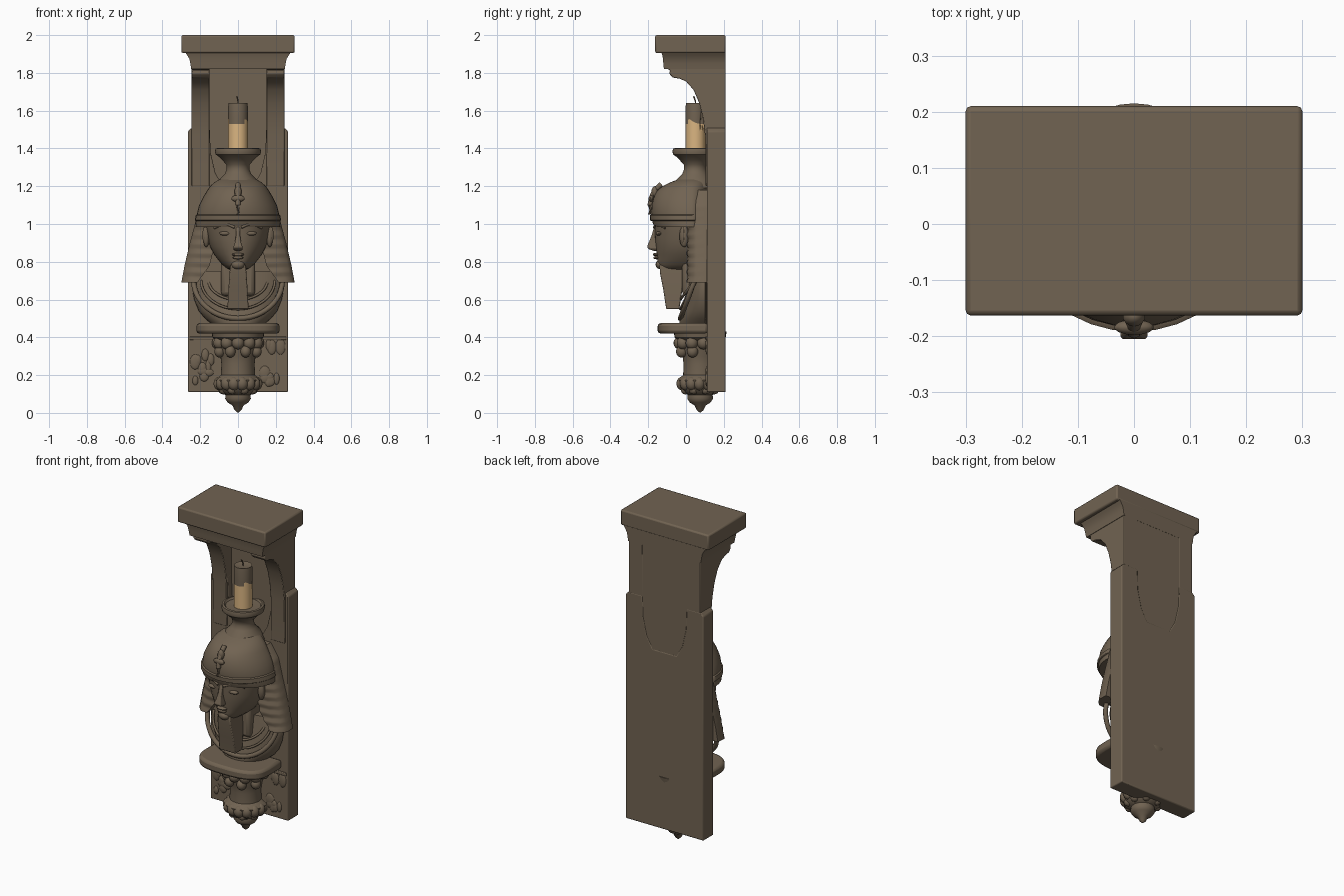
import bpy, bmesh, math, random
from mathutils import Vector

if "Cube" in bpy.data.objects:
    bpy.data.objects.remove(bpy.data.objects["Cube"])

random.seed(4)


def material(name, rgb):
    m = bpy.data.materials.new(name)
    m.diffuse_color = (*rgb, 1)
    m.use_nodes = True
    m.node_tree.nodes["Principled BSDF"].inputs["Base Color"].default_value = m.diffuse_color
    return m


STONE = material("brown stone", (0.165, 0.125, 0.084))
WAX = material("tan wax", (0.70, 0.46, 0.22))


def finish(name, bm, bevel=0.0, angle=40):
    bmesh.ops.recalc_face_normals(bm, faces=bm.faces)
    me = bpy.data.meshes.new(name)
    bm.to_mesh(me)
    bm.free()
    ob = bpy.data.objects.new(name, me)
    bpy.context.collection.objects.link(ob)
    me.materials.append(STONE)
    if bevel:
        mod = ob.modifiers.new("soft edges", 'BEVEL')
        mod.width, mod.segments, mod.limit_method = bevel, 2, 'ANGLE'
    bpy.ops.object.select_all(action='DESELECT')
    ob.select_set(True)
    bpy.context.view_layer.objects.active = ob
    bpy.ops.object.shade_smooth_by_angle(angle=math.radians(angle))
    return ob


def loft(name, rings, bevel=0.0, angle=40):
    """Skin a stack of equal-length closed point rings and cap both ends."""
    bm = bmesh.new()
    rows = [[bm.verts.new(p) for p in r] for r in rings]
    n = len(rows[0])
    for a, b in zip(rows, rows[1:]):
        for i in range(n):
            bm.faces.new((a[i], a[(i + 1) % n], b[(i + 1) % n], b[i]))
    bm.faces.new(rows[0])
    bm.faces.new(rows[-1])
    return finish(name, bm, bevel, angle)


def oval(z, hw, yf, yc, yb, n=36):
    """Egg-shaped ring: front and back halves have their own depth."""
    pts = []
    for i in range(n):
        a = 2 * math.pi * i / n
        s = math.sin(a)
        pts.append((hw * math.cos(a), yc + s * ((yc - yf) if s < 0 else (yb - yc)), z))
    return pts


def rect(z, x0, x1, y0, y1):
    return [(x0, y0, z), (x1, y0, z), (x1, y1, z), (x0, y1, z)]


def box(name, x0, x1, y0, y1, z0, z1, bevel=0.0):
    return loft(name, [rect(z0, x0, x1, y0, y1), rect(z1, x0, x1, y0, y1)], bevel)


def lathe(name, profile, y, angle=40):
    return loft(name, [oval(z, r, y - r, y, y + r) for r, z in profile], 0, angle)


def front_prism(name, outline, y0, y1, bevel=0.0):
    return loft(name, [[(x, y, z) for x, z in outline] for y in (y0, y1)], bevel)


def blobs(name, items):
    """Group of ellipsoids given as (centre, radii)."""
    bm = bmesh.new()
    for c, s in items:
        v = bmesh.ops.create_uvsphere(bm, u_segments=14, v_segments=9, radius=1)["verts"]
        for p in v:
            p.co = Vector([c[k] + p.co[k] * s[k] for k in range(3)])
    return finish(name, bm)


def tube(name, pts, r, n=8):
    rings = []
    for i, p in enumerate(pts):
        d = Vector(pts[min(i + 1, len(pts) - 1)]) - Vector(pts[max(i - 1, 0)])
        q = d.to_track_quat('Z', 'Y')
        rings.append([Vector(p) + q @ Vector((r * math.cos(2 * math.pi * k / n),
                      r * math.sin(2 * math.pi * k / n), 0)) for k in range(n)])
    return loft(name, rings, 0, 60)


# Back slab with a niche notch, and the niche wall
half = [(0.265, 0.11), (0.265, 1.49), (0.245, 1.51), (0.15, 1.51), (0.145, 1.38), (0.12, 1.27), (0.08, 1.2)]
front_prism("back_slab", half + [(-x, z) for x, z in reversed(half)], 0.11, 0.21, 0.006)
box("niche_wall", -0.17, 0.17, 0.15, 0.208, 1.15, 1.85)

# Curved bracket pilasters
prof = [(0.209, 1.2), (0.104, 1.2), (0.102, 1.46), (0.09, 1.56), (0.07, 1.64), (0.04, 1.71), (0.0, 1.755),
        (-0.035, 1.77), (-0.07, 1.775), (-0.088, 1.795), (-0.085, 1.815), (-0.11, 1.825), (-0.11, 1.84), (0.209, 1.84)]
for s, side in ((-1, "left"), (1, "right")):
    loft(side + "_pilaster", [[(s * x, y, z) for y, z in prof] for x in (0.15, 0.245)], 0.004)

# Cornice and cap
loft("cornice", [rect(z, -w, w, f, 0.209) for z, w, f in
     ((1.82, .248, -.117), (1.85, .252, -.12), (1.875, .258, -.122), (1.895, .27, -.126), (1.91, .28, -.13))])
box("cap", -0.3, 0.3, -0.163, 0.21, 1.905, 2.0, 0.009)

# Candle: wax below a wavy line, soot-dark stone colour above
candle = lathe("candle", [(0.052, z) for z in (1.39, 1.44, 1.49, 1.53)] +
               [(0.052, 1.545), (0.052, 1.62), (0.05, 1.64), (0.03, 1.635)], 0.05)
candle.data.materials.append(WAX)
for v in candle.data.vertices:
    if abs(v.co.z - 1.545) < 1e-4:
        v.co.z += -0.02 * v.co.x / 0.05 * 0.3 - (v.co.y - 0.05) * 0.35 + random.uniform(-.004, .004)
for p in candle.data.polygons:
    p.material_index = int(p.center.z < 1.542 and max(candle.data.vertices[i].co.z for i in p.vertices) < 1.6)
tube("wick", [(0, .05, 1.63), (0, .05, 1.65), (-.003, .045, 1.665), (-.006, .04, 1.675)], 0.004, 6)

# Candle dish and its stem
lathe("candle_dish", [(0.12, 1.19), (0.1, 1.235), (0.07, 1.265), (0.06, 1.29), (0.062, 1.315), (0.085, 1.34),
      (0.1, 1.355), (0.118, 1.368), (0.122, 1.385), (0.118, 1.4), (0.106, 1.402), (0.098, 1.392), (0.05, 1.388)], 0.05)

# Headdress dome, headband and brow ornament
loft("headdress_dome", [oval(z, w, f, 0.03, 0.12) for z, w, f in
     ((.985, .225, -.165), (1.01, .224, -.178), (1.06, .216, -.184), (1.1, .206, -.183), (1.14, .186, -.172),
      (1.175, .165, -.155), (1.2, .148, -.125), (1.22, .125, -.085), (1.235, .1, -.045), (1.245, .06, -.02))])
loft("headband", [oval(z, w, f, 0.03, 0.11) for z, w, f in
     ((1.015, .222, -.18), (1.02, .228, -.19), (1.045, .224, -.192), (1.05, .218, -.185))])
tube("brow_ornament_stem", [(0, -.188, 1.05), (0, -.19, 1.1), (0, -.182, 1.14), (0, -.165, 1.18), (0, -.13, 1.21)], 0.014)
blobs("brow_ornament_hood", [((0, -.184, 1.135), (.036, .014, .018)), ((0, -.165, 1.17), (.02, .018, .03))])

# Pleated side cloths of the headdress
for s, side in ((-1, "left"), (1, "right")):
    rings = []
    key = [(0.69, .215, .3), (.78, .15, .283), (.9, .12, .255), (1.0, .12, .228), (1.1, .1, .204), (1.18, .08, .15)]
    N = 40
    for i in range(N + 1):
        z = 0.69 + 0.49 * i / N
        for (za, a0, a1), (zb, b0, b1) in zip(key, key[1:]):
            if za <= z <= zb + 1e-6:
                t = (z - za) / (zb - za)
                xi, xo = a0 + (b0 - a0) * t, a1 + (b1 - a1) * t
                break
        e = 0.004 if i // 2 % 2 else -0.002
        xm = xi * .5 + xo * .5
        rings.append([(s * x, y, z) for x, y in
                      ((xi, .005 + e), (xm, .008 + e), (xo - .02, .03 + e), (xo, .055), (xo - .004, .112), (xi, .112))])
    loft(side + "_headdress_cloth", rings, 0, 50)

# Face
loft("face", [oval(z, w, f, 0.02, 0.1) for z, w, f in
     ((.755, .035, -.12), (.765, .06, -.14), (.785, .085, -.152), (.81, .105, -.152), (.84, .128, -.155),
      (.88, .148, -.16), (.92, .16, -.164), (.96, .168, -.165), (1.0, .175, -.168), (1.03, .175, -.17))], 0, 60)
loft("nose", [rect(z, -w, w, f, -.13) for z, w, f in
     ((.858, .014, -.17), (.866, .025, -.196), (.878, .024, -.207), (.9, .017, -.198), (.94, .011, -.182), (.985, .012, -.168))], 0.006)
blobs("lips_and_chin", [((0, -.157, .838), (.034, .019, .009)), ((0, -.155, .822), (.029, .018, .009)),
                        ((0, -.135, .785), (.035, .026, .025))])
for s, side in ((-1, "left"), (1, "right")):
    blobs(side + "_eye", [((s * .067, -.142, .95), (.033, .018, .012))])
    tube(side + "_eyebrow", [(s * .018, -.167, .982), (s * .055, -.16, 1.0), (s * .09, -.14, .998), (s * .125, -.11, .98)], 0.008)
    blobs(side + "_ear", [((s * .168, -.01, .935), (.018, .025, .058)), ((s * .175, -.018, .94), (.014, .012, .045))])

# Neck and ceremonial beard
box("neck", -0.09, 0.09, -0.02, 0.11, 0.62, 0.85, 0.02)
loft("beard", [rect(z, -w, w, f, b) for z, w, f, b in
     ((.55, .056, -.105, -.035), (.65, .051, -.12, -.02), (.74, .045, -.138, -.005), (.785, .04, -.14, 0))], 0.006)

# Chest with a rounded collar
loft("chest", [oval(z, w, f, 0.1, 0.112) for z, w, f in
     ((.47, .14, -.035), (.5, .175, -.035), (.54, .208, -.02), (.6, .232, -.005), (.68, .246, .01), (.75, .22, .02))])
for k, (rx, rz) in enumerate(((.235, .2), (.195, .15), (.155, .1))):
    arc = [math.pi * (1 + i / 24) for i in range(25)]
    tube(f"collar_band_{k + 1}", [(rx * math.cos(a), .045 + .075 * math.sin(a), .7 + rz * math.sin(a)) for a in arc],
         0.014 if k == 0 else 0.007)

# Shelf under the bust
shelf = []
for i in range(25):
    a = math.pi * (1 + i / 24)
    c, q = math.cos(a), math.sin(a)
    shelf.append((.22 * math.copysign(abs(c) ** .7, c), -.15 * abs(q) ** .7))
shelf = [(-.22, .115)] + shelf + [(.22, .115)]
loft("shelf", [[(x, y, z) for x, y in shelf] for z in (.42, .475)], 0.015)

# Capital, column, foot ring and pointed drop
Y = 0.075
lathe("lower_column", [(.004, .003), (.018, .015), (.03, .04), (.055, .055), (.068, .075), (.066, .095), (.095, .11),
      (.112, .14), (.12, .175), (.108, .187), (.09, .2), (.088, .26), (.093, .3), (.105, .34), (.11, .38), (.135, .4), (.14, .43)], Y)


def wreath(name, n, r, z, size, arc):
    """Lobes around the front of the column."""
    items = []
    for i in range(n):
        a = -math.pi / 2 + arc * (i / (n - 1) - .5)
        items.append(((r * math.cos(a), Y + r * math.sin(a), z), size))
    blobs(name, items)


wreath("capital_leaves", 7, .108, .37, (.033, .033, .034), math.pi * 1.1)
wreath("capital_leaf_tips", 4, .106, .325, (.028, .03, .032), math.pi * .75)
wreath("foot_leaves", 10, .098, .155, (.032, .03, .036), math.pi * 1.25)
wreath("foot_leaf_tips", 8, .084, .12, (.024, .024, .022), math.pi * 1.7)

# Worn relief panels beside the column
for s, side in ((-1, "left"), (1, "right")):
    blobs(side + "_worn_relief", [((s * random.uniform(.14, .235), .112, random.uniform(.15, .36)),
          (random.uniform(.015, .03), .01, random.uniform(.02, .045))) for _ in range(10)])
    box(side + "_relief_border", s * .18 - .075, s * .18 + .075, .103, .12, .385, .405, 0.004)
